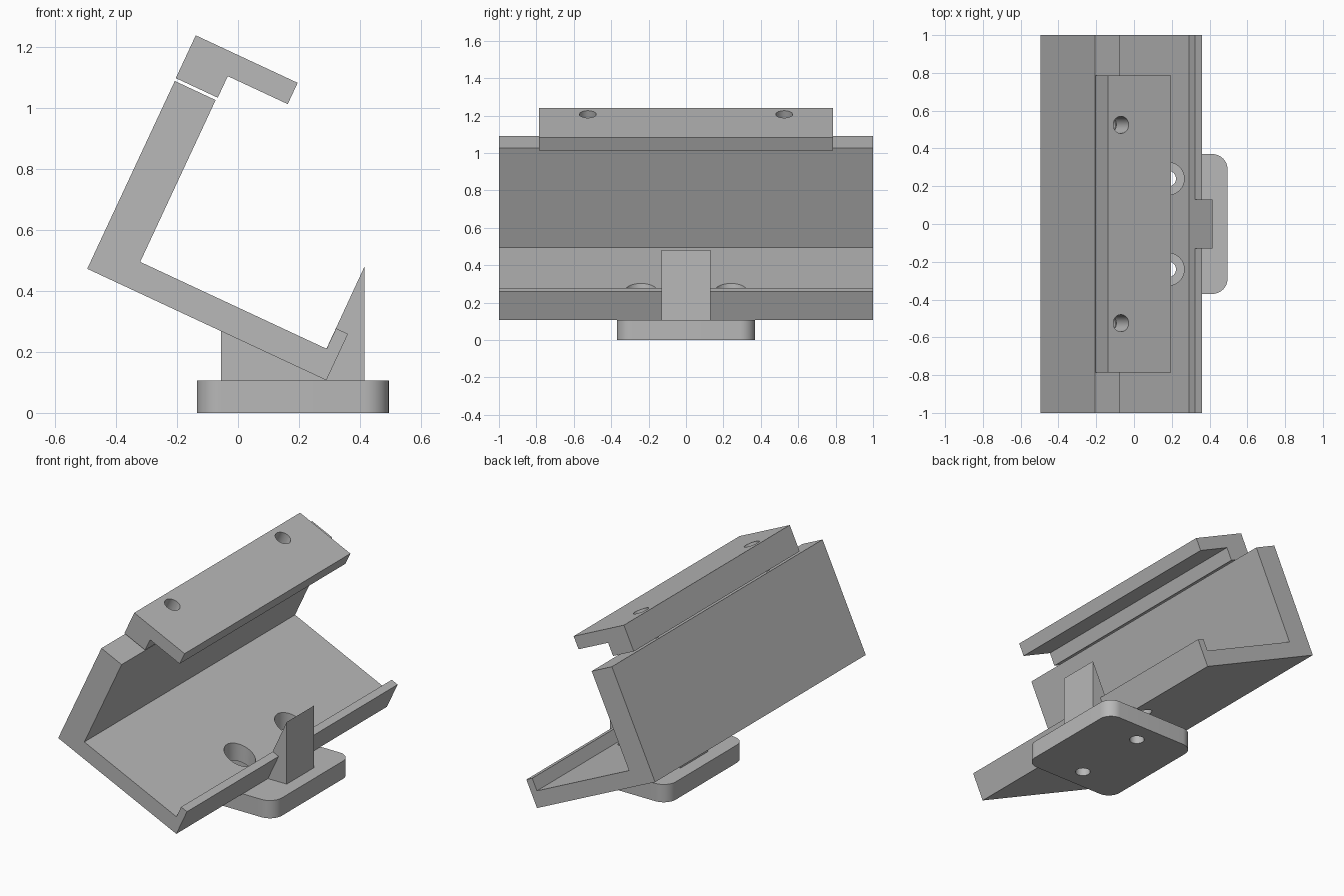
import bpy, bmesh, math
from mathutils import Vector, Matrix

cube = bpy.data.objects.get("Cube")
if cube:
    bpy.data.objects.remove(cube, do_unlink=True)

grey = bpy.data.materials.new("plain grey")
grey.use_nodes = True
grey.diffuse_color = (0.48, 0.48, 0.48, 1)
grey.node_tree.nodes["Principled BSDF"].inputs["Base Color"].default_value = grey.diffuse_color

TILT = math.radians(25)
PIVOT = Vector((0.29, 0, 0.107))                            # low front edge of the tray
BACK = Vector((-math.cos(TILT), 0, math.sin(TILT)))         # along the tray floor
UP = Vector((math.sin(TILT), 0, math.cos(TILT)))            # square to the tray floor


def tilted(u, v, y=0.0):
    return PIVOT + BACK * u + UP * v + Vector((0, y, 0))


def finish(name, bm):
    bmesh.ops.recalc_face_normals(bm, faces=bm.faces)
    mesh = bpy.data.meshes.new(name)
    bm.to_mesh(mesh)
    bm.free()
    ob = bpy.data.objects.new(name, mesh)
    bpy.context.collection.objects.link(ob)
    mesh.materials.append(grey)
    return ob


def extrude(name, points, direction):
    bm = bmesh.new()
    face = bm.faces.new([bm.verts.new(p) for p in points])
    top = bmesh.ops.extrude_face_region(bm, geom=[face])["geom"]
    bmesh.ops.translate(bm, vec=direction,
                        verts=[g for g in top if isinstance(g, bmesh.types.BMVert)])
    return finish(name, bm)


def drill(ob, centre, axis, radius, depth):
    bm = bmesh.new()
    turn = axis.to_track_quat('Z', 'Y').to_matrix().to_4x4()
    bmesh.ops.create_cone(bm, cap_ends=True, segments=48, radius1=radius, radius2=radius,
                          depth=depth, matrix=Matrix.Translation(centre) @ turn)
    cutter = finish("hole_cutter", bm)
    cutter.hide_render = True
    mod = ob.modifiers.new("hole", 'BOOLEAN')
    mod.operation, mod.solver, mod.object = 'DIFFERENCE', 'EXACT', cutter
    bpy.context.view_layer.objects.active = ob
    bpy.ops.object.modifier_apply(modifier=mod.name)
    bpy.data.objects.remove(cutter, do_unlink=True)


# Tilted tray: back wall, floor and low front lip
tray_profile = [(0, 0), (0.866, 0), (0.866, 0.68), (0.718, 0.68),
                (0.718, 0.094), (0.043, 0.094), (0.043, 0.168), (0, 0.168)]
tray = extrude("tray", [tilted(u, v, -1) for u, v in tray_profile], Vector((0, 2, 0)))

# Clamp bar bolted on top of the back wall
HALF = 0.787
bar_profile = [(0.867, 0.69), (0.867, 0.845), (0.498, 0.845),
               (0.498, 0.768), (0.715, 0.768), (0.715, 0.69)]
clamp_bar = extrude("clamp_bar", [tilted(u, v, -HALF) for u, v in bar_profile],
                    Vector((0, 2 * HALF, 0)))

# Support rib with the pointed front stop
rib_profile = [(-0.055, 0.1), (0.415, 0.1), (0.415, 0.48), (0.29, 0.21), (-0.055, 0.29)]
support = extrude("support", [Vector((x, -0.13, z)) for x, z in rib_profile],
                  Vector((0, 0.26, 0)))

# Rounded base plate
BASE_X, R = 0.18, 0.08
outline = []
for i, (sx, sy) in enumerate([(1, 1), (-1, 1), (-1, -1), (1, -1)]):
    for k in range(13):
        a = math.pi / 2 * (i + k / 12)
        outline.append(Vector((BASE_X + sx * (0.315 - R) + R * math.cos(a),
                               sy * (0.37 - R) + R * math.sin(a), 0)))
base = extrude("base_plate", outline, Vector((0, 0, 0.107)))

# Screw holes
for side in (-1, 1):
    drill(tray, Vector((BASE_X, side * 0.24, 0.25)), Vector((0, 0, 1)), 0.086, 0.5)
    drill(base, Vector((BASE_X, side * 0.24, 0.05)), Vector((0, 0, 1)), 0.042, 0.3)
    drill(clamp_bar, tilted(0.79, 0.77, side * 0.525), UP, 0.045, 0.3)
    drill(tray, tilted(0.79, 0.68, side * 0.525), UP, 0.045, 0.4)

# Smooth round surfaces, crisp edges
bpy.ops.object.select_all(action='DESELECT')
for ob in (tray, clamp_bar, support, base):
    ob.select_set(True)
bpy.context.view_layer.objects.active = tray
bpy.ops.object.shade_smooth_by_angle(angle=math.radians(30))
